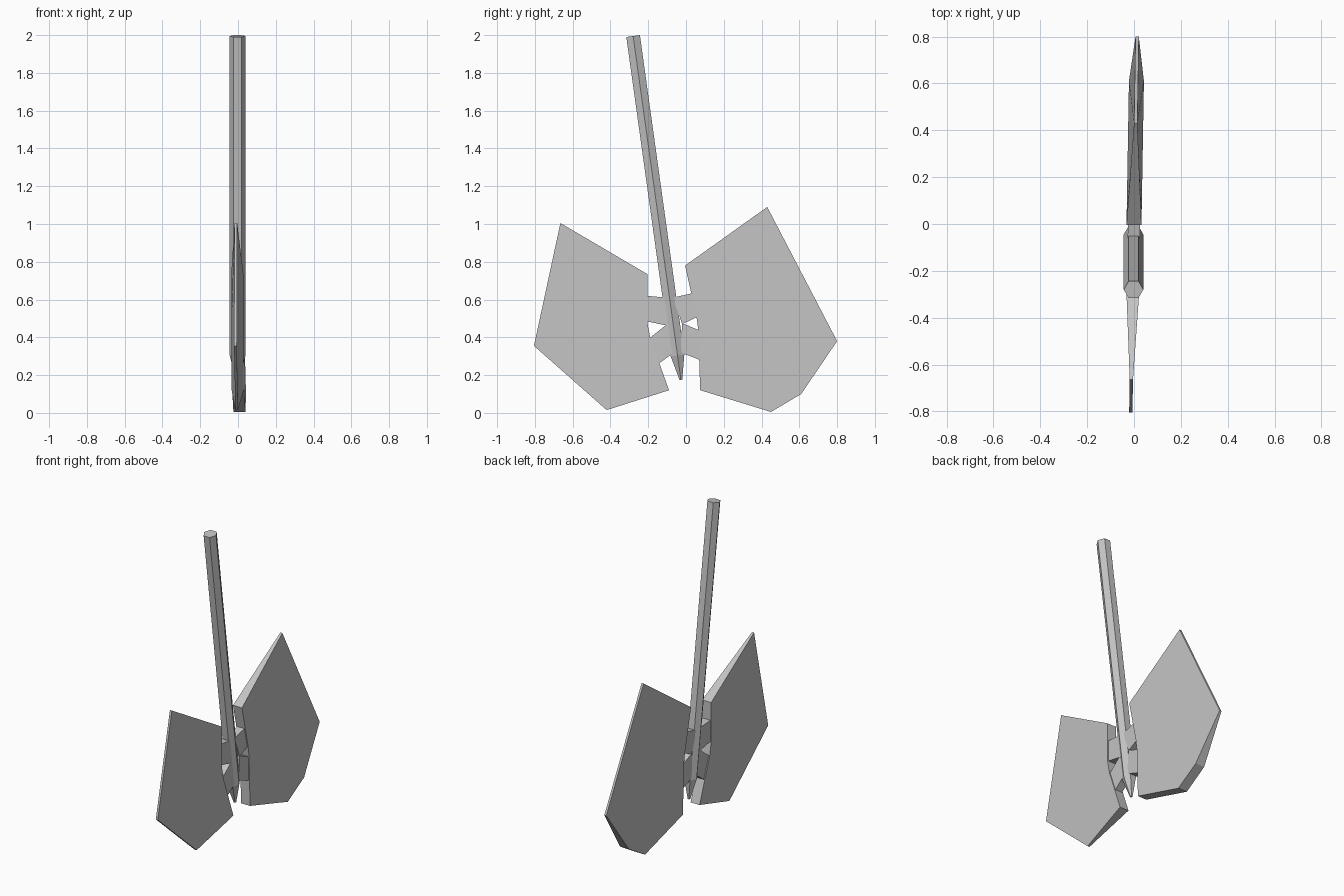
import bpy, bmesh
from math import atan2
from mathutils import Vector, Matrix

cube = bpy.data.objects.get("Cube")
if cube:
    bpy.data.objects.remove(cube, do_unlink=True)

steel = bpy.data.materials.new("plain_grey")
steel.use_nodes = True
GREY = (0.55, 0.55, 0.55, 1)
steel.diffuse_color = GREY
steel.node_tree.nodes["Principled BSDF"].inputs["Base Color"].default_value = GREY

YAW = 0.017   # the head is turned very slightly about the upright axis
THICK, THIN = 0.032, 0.007


def finish(name, bm):
    bmesh.ops.recalc_face_normals(bm, faces=bm.faces)
    mesh = bpy.data.meshes.new(name)
    bm.to_mesh(mesh)
    bm.free()
    mesh.materials.append(steel)
    ob = bpy.data.objects.new(name, mesh)
    bpy.context.collection.objects.link(ob)
    return ob


def plate(name, outline):
    """Slab from (y, z, half thickness) points, closed around its rim."""
    bm = bmesh.new()
    sides = [[bm.verts.new((y * YAW + s * t, y, z)) for y, z, t in outline]
             for s in (1, -1)]
    for side in sides:
        bm.faces.new(side)
    a, b = sides
    for i in range(len(a)):
        j = (i + 1) % len(a)
        bm.faces.new((a[i], a[j], b[j], b[i]))
    return finish(name, bm)


# Blades: thick at the socket, thin along the cutting edge
plate("back_blade", [
    (-0.005, 0.78, THICK), (0.43, 1.09, THIN), (0.80, 0.38, THIN),
    (0.61, 0.10, THICK), (0.45, 0.005, THICK), (0.075, 0.12, THICK),
    (0.065, 0.44, THICK), (0.055, 0.51, THICK)])
plate("front_blade", [
    (-0.205, 0.735, THICK), (-0.665, 1.005, THIN), (-0.805, 0.355, THIN),
    (-0.42, 0.015, THIN), (-0.09, 0.12, THICK),
    (-0.19, 0.40, THICK), (-0.205, 0.48, THICK)])

# Four short braces joining the blades to the shaft
braces = {
    "back_upper_brace": [(-0.07, 0.61), (0.04, 0.635), (0.065, 0.51), (-0.02, 0.47)],
    "back_lower_brace": [(-0.02, 0.475), (0.075, 0.435), (0.075, 0.28), (-0.03, 0.32)],
    "front_upper_brace": [(-0.21, 0.62), (-0.10, 0.61), (-0.09, 0.46), (-0.21, 0.485)],
    "front_lower_brace": [(-0.20, 0.39), (-0.10, 0.47), (-0.05, 0.33), (-0.145, 0.26)],
}
for name, points in braces.items():
    plate(name, [(y, z, 0.026) for y, z in points])

# Six-sided leaning shaft, tapering to a blunt tip
top, tip = Vector((-0.002, -0.28, 1.995)), Vector((-0.002, -0.027, 0.175))
axis = top - tip
length = axis.length
bm = bmesh.new()
grip = bmesh.ops.create_circle(bm, segments=6, radius=0.042, cap_ends=True)["verts"]
# Put two corners on the x axis so that flats face front and back
first = grip[0].co
bmesh.ops.rotate(bm, verts=grip, cent=(0, 0, 0),
                 matrix=Matrix.Rotation(-atan2(first.y, first.x), 3, 'Z'))
bmesh.ops.translate(bm, verts=grip, vec=(0, 0, length))
cap = bm.faces[:][0]
rings = [[v.co.copy() for v in cap.verts]]
ring = list(cap.verts)
for height, scale in ((0.13, 1), (0, 0.2)):
    lower = [bm.verts.new((v.x * scale, v.y * scale, height)) for v in rings[0]]
    for i in range(6):
        j = (i + 1) % 6
        bm.faces.new((ring[i], ring[j], lower[j], lower[i]))
    ring = lower
bm.faces.new(ring)
lean = atan2(-axis.y, axis.z)
bmesh.ops.transform(bm, verts=bm.verts,
                    matrix=Matrix.Translation(tip) @ Matrix.Rotation(lean, 4, 'X'))
finish("shaft", bm)
